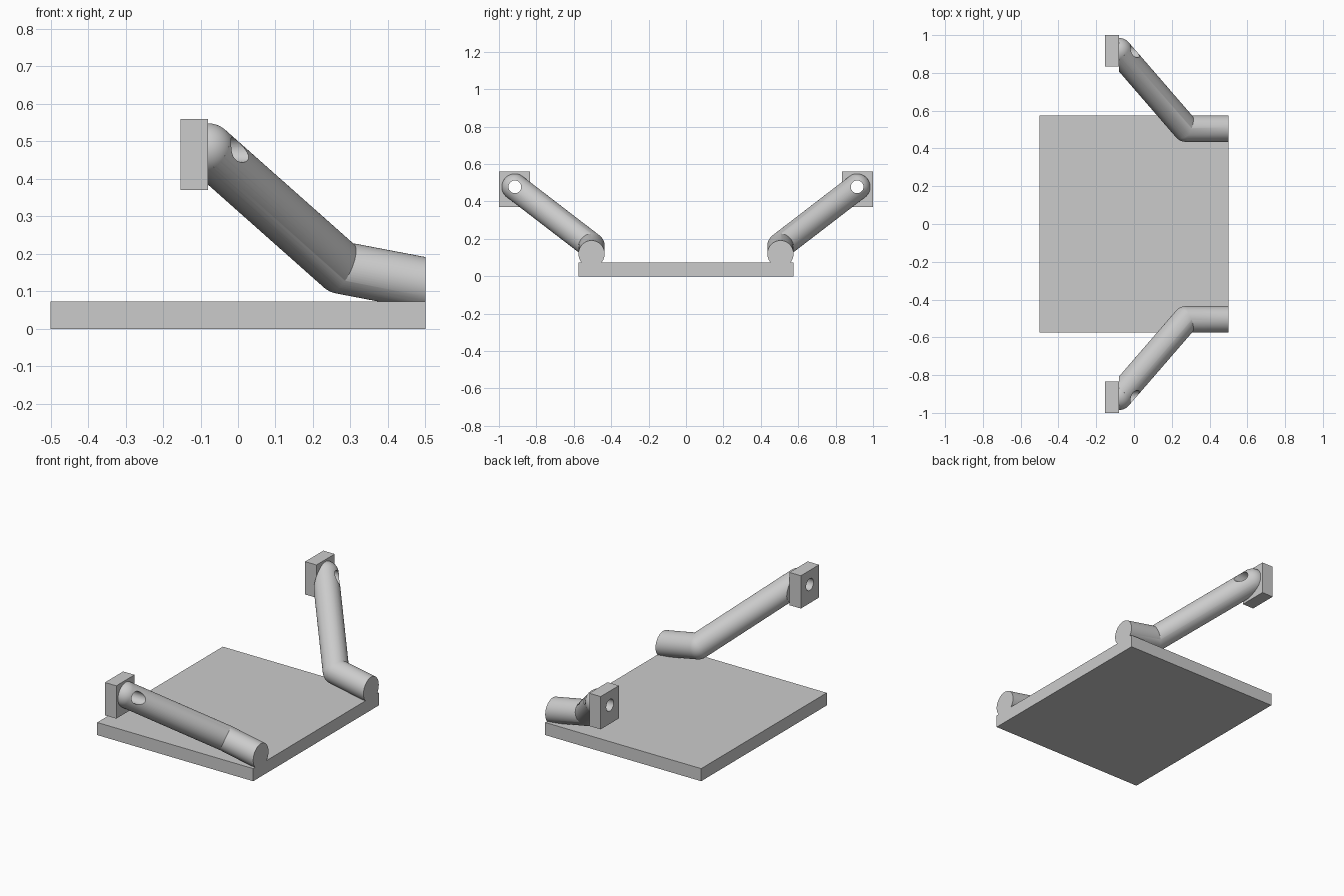
import bpy
import math
from mathutils import Vector

if "Cube" in bpy.data.objects:
    bpy.data.objects.remove(bpy.data.objects["Cube"], do_unlink=True)

grey = bpy.data.materials.new("plain grey")
grey.use_nodes = True
grey.diffuse_color = (0.6, 0.6, 0.6, 1)
grey.node_tree.nodes["Principled BSDF"].inputs["Base Color"].default_value = (0.6, 0.6, 0.6, 1)

RADIUS = 0.07
HOLE_RADIUS = 0.034
PLATE_TOP = 0.073
PAD_FACE = -0.08


def finish(obj, name):
    obj.name = obj.data.name = name
    obj.data.materials.clear()
    obj.data.materials.append(grey)
    return obj


def box(name, low, high):
    low, high = Vector(low), Vector(high)
    bpy.ops.mesh.primitive_cube_add(size=1, location=(low + high) / 2)
    obj = bpy.context.object
    obj.scale = high - low
    bpy.ops.object.transform_apply(location=True, rotation=False, scale=True)
    return finish(obj, name)


def rod(name, start, end, radius):
    start, end = Vector(start), Vector(end)
    axis = end - start
    bpy.ops.mesh.primitive_cylinder_add(vertices=64, radius=radius, depth=axis.length,
                                        location=(start + end) / 2,
                                        rotation=axis.to_track_quat('Z', 'Y').to_euler())
    return finish(bpy.context.object, name)


def ball(name, centre):
    bpy.ops.mesh.primitive_uv_sphere_add(segments=64, ring_count=32, radius=RADIUS, location=centre)
    return finish(bpy.context.object, name)


def combine(target, tool, operation):
    mod = target.modifiers.new("boolean", 'BOOLEAN')
    mod.operation = operation
    mod.solver = 'EXACT'
    mod.object = tool
    bpy.ops.object.select_all(action='DESELECT')
    bpy.context.view_layer.objects.active = target
    target.select_set(True)
    bpy.ops.object.modifier_apply(modifier=mod.name)
    bpy.data.objects.remove(tool, do_unlink=True)


def smooth(obj):
    bpy.ops.object.select_all(action='DESELECT')
    bpy.context.view_layer.objects.active = obj
    obj.select_set(True)
    bpy.ops.object.shade_smooth_by_angle(angle=math.radians(25))


# Flat base
box("base_plate", (-0.5, -0.575, 0), (0.5, 0.575, PLATE_TOP))

# Bent arms with drilled end pads, one per side
for side, label in ((-1, "front"), (1, "back")):
    foot = (0.6, side * 0.505, 0.101)
    elbow = (0.275, side * 0.505, 0.163)
    tip = (PAD_FACE, side * 0.915, 0.478)

    arm = rod(label + "_arm", elbow, tip, RADIUS)
    combine(arm, ball("tip_ball", tip), 'UNION')
    combine(arm, ball("elbow_ball", elbow), 'UNION')
    combine(arm, rod("foot_rod", elbow, foot, RADIUS), 'UNION')
    # Trim flush with the plate and the pad
    combine(arm, box("trim", (PAD_FACE, -2, PLATE_TOP), (0.5, 2, 1)), 'INTERSECT')

    inner, outer = sorted((side * 0.833, side * 1.0))
    pad = box(label + "_pad", (-0.153, inner, 0.37), (PAD_FACE, outer, 0.56))

    # Through hole along x
    for part in (arm, pad):
        bore = rod("bore", (-0.4, tip[1], tip[2]), (0.2, tip[1], tip[2]), HOLE_RADIUS)
        combine(part, bore, 'DIFFERENCE')
        smooth(part)
